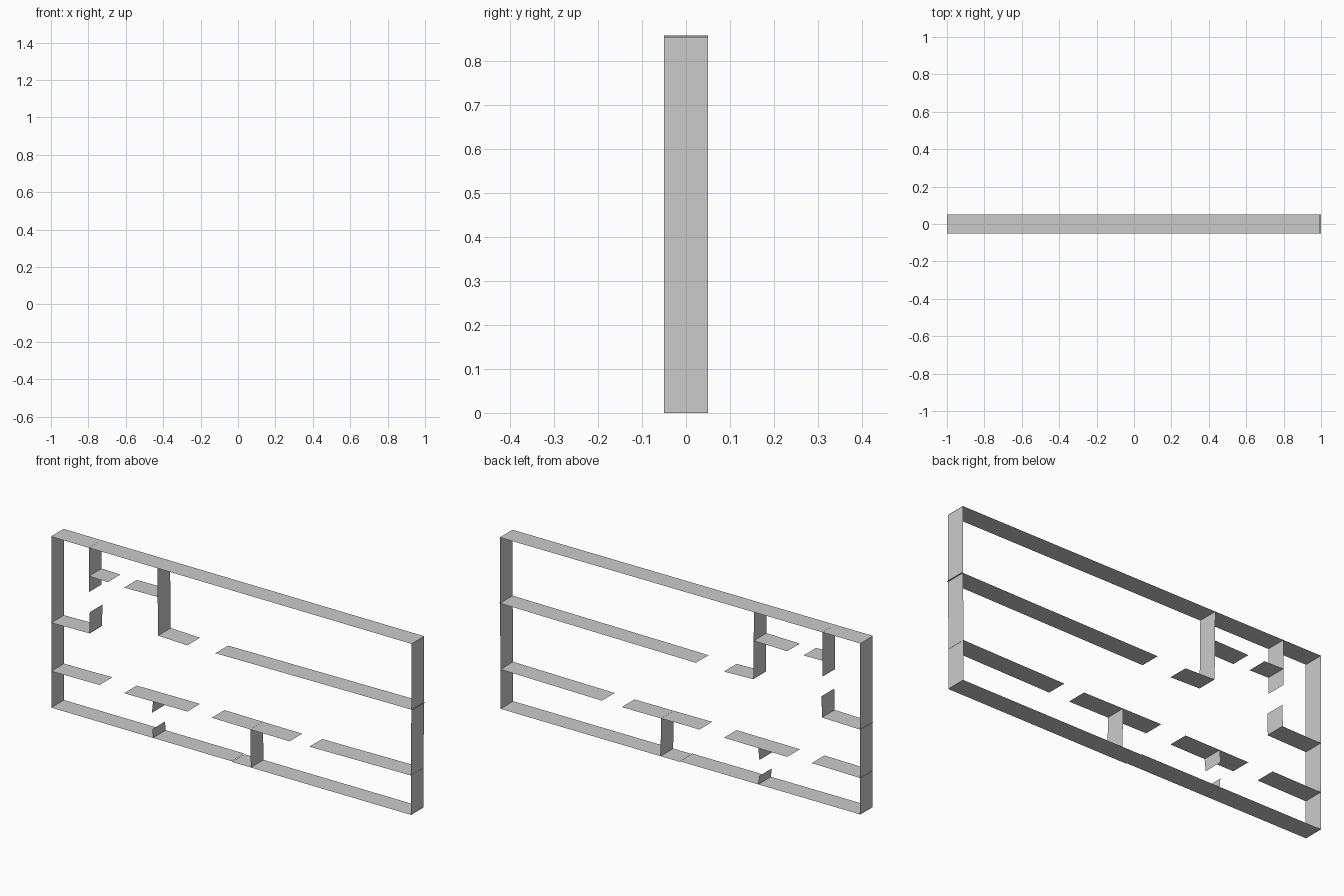
import bpy

HALF = 0.05  # half the wall depth along y


def wall(name, x0, z0, x1, z1):
    """Thin wall sheet: a line in the front view, swept along y."""
    verts = [(x0, -HALF, z0), (x1, -HALF, z1), (x1, HALF, z1), (x0, HALF, z0)]
    mesh = bpy.data.meshes.new(name)
    mesh.from_pydata(verts, [], [(0, 1, 2, 3)])
    obj = bpy.data.objects.new(name, mesh)
    bpy.context.collection.objects.link(obj)
    return obj


# outer walls
wall("outer_bottom_left", -1.0, 0.004, 0.0, 0.003)
wall("outer_bottom_right", 0.0, 0.0, 0.993, 0.0)
wall("outer_left", -0.998, 0.003, -0.998, 0.858)
wall("outer_top", -1.0, 0.859, 0.995, 0.856)
wall("outer_right_lower", 0.991, 0.0, 0.991, 0.196)
wall("outer_right_middle", 0.991, 0.196, 0.994, 0.525)
wall("outer_right_upper", 0.994, 0.525, 0.994, 0.856)

# upper left rooms, with door gaps
wall("closet_side_upper", -0.79, 0.859, -0.79, 0.637)
wall("closet_side_lower", -0.785, 0.538, -0.787, 0.432)
wall("closet_end", -1.0, 0.428, -0.785, 0.432)
wall("small_room_end_left", -0.79, 0.717, -0.685, 0.715)
wall("small_room_end_right", -0.595, 0.712, -0.41, 0.715)
wall("large_room_side", -0.411, 0.858, -0.407, 0.522)
wall("large_room_end_left", -0.407, 0.522, -0.245, 0.517)
wall("large_room_end_right", -0.09, 0.519, 1.0, 0.527)

# lower corridor wall, split by three door gaps
wall("corridor_wall_1", -1.0, 0.186, -0.73, 0.189)
wall("corridor_wall_2", -0.595, 0.184, -0.245, 0.186)
wall("corridor_wall_3", -0.11, 0.191, 0.32, 0.188)
wall("corridor_wall_4", 0.43, 0.191, 0.992, 0.197)

# dividers between the lower rooms
wall("divider_left_upper", -0.435, 0.185, -0.441, 0.127)
wall("divider_left_lower", -0.439, 0.046, -0.435, 0.003)
wall("divider_right", 0.103, 0.19, 0.106, 0.0)
